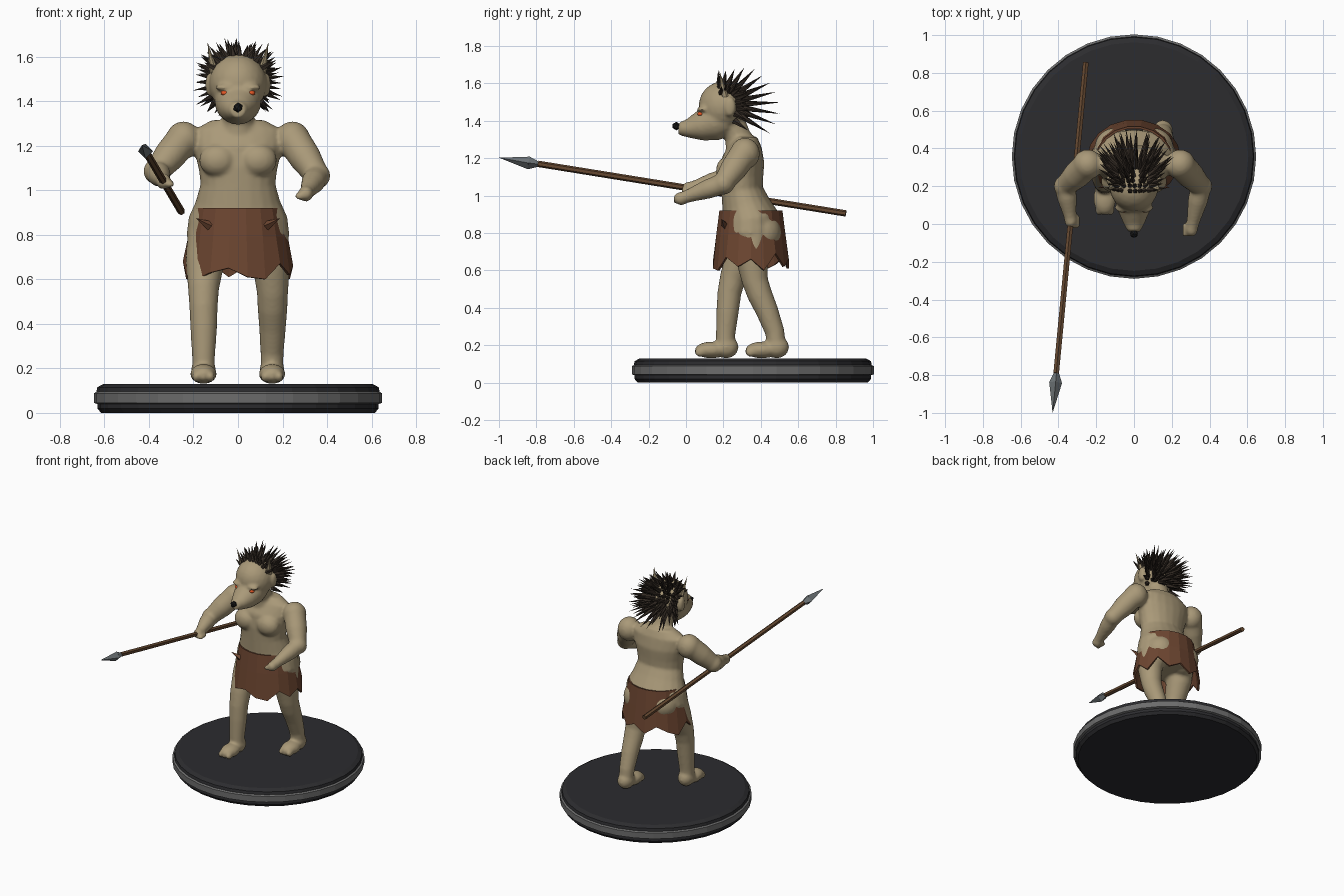
import bpy, bmesh, random
from math import sin, cos, pi, radians
from mathutils import Vector, Matrix

if "Cube" in bpy.data.objects:
    bpy.data.objects.remove(bpy.data.objects["Cube"])

random.seed(4)

def mat(name, c):
    m = bpy.data.materials.new(name)
    m.diffuse_color = (*c, 1)
    m.use_nodes = True
    m.node_tree.nodes["Principled BSDF"].inputs["Base Color"].default_value = m.diffuse_color
    return m

SKIN = mat("skin", (0.40, 0.32, 0.19))
HAIR = mat("hair", (0.035, 0.025, 0.018))
CLOTH = mat("leather", (0.15, 0.06, 0.03))
WOOD = mat("wood", (0.13, 0.065, 0.03))
STEEL = mat("steel", (0.16, 0.18, 0.19))
BLACK = mat("black", (0.025, 0.025, 0.028))
RIM = mat("rim", (0.15, 0.15, 0.15))
EYE = mat("eye", (0.8, 0.1, 0.02))
NOSE = mat("nose", (0.01, 0.01, 0.01))

def finish(bm, name, *mats, smooth=False):
    bmesh.ops.recalc_face_normals(bm, faces=bm.faces)
    for f in bm.faces:
        f.smooth = smooth
    me = bpy.data.meshes.new(name)
    bm.to_mesh(me)
    bm.free()
    for m in mats:
        me.materials.append(m)
    ob = bpy.data.objects.new(name, me)
    bpy.context.collection.objects.link(ob)
    return ob

def ball(bm, loc, size, sub=3):
    s = size if isinstance(size, tuple) else (size,) * 3
    bmesh.ops.create_icosphere(bm, subdivisions=sub, radius=1,
                               matrix=Matrix.Translation(loc) @ Matrix.Diagonal((*s, 1)))

def loft(bm, stations, n=20):
    """Closed tube through (x, y, z, rx, ry) stations, rings square to the path."""
    pts = [Vector(s[:3]) for s in stations]
    rings = []
    for i, s in enumerate(stations):
        t = (pts[min(i + 1, len(pts) - 1)] - pts[max(i - 1, 0)]).normalized()
        u = (Vector((1, 0, 0)) - t * t.x).normalized()
        v = t.cross(u)
        rx, ry = s[3], s[-1]
        rings.append([bm.verts.new(pts[i] + u * rx * cos(2 * pi * k / n) + v * ry * sin(2 * pi * k / n))
                      for k in range(n)])
    for a, b in zip(rings, rings[1:]):
        for k in range(n):
            bm.faces.new((a[k], a[(k + 1) % n], b[(k + 1) % n], b[k]))
    bm.faces.new(rings[0])
    bm.faces.new(rings[-1])

def spike(bm, a, b, r1, r2=0.0, n=5, flat=1.0):
    a, b = Vector(a), Vector(b)
    d = b - a
    m = Matrix.Translation((a + b) / 2) @ d.to_track_quat('Z', 'Y').to_matrix().to_4x4() @ Matrix.Diagonal((1, flat, 1, 1))
    bmesh.ops.create_cone(bm, cap_ends=True, segments=n, radius1=r1, radius2=r2, depth=d.length, matrix=m)

# display base: turned profile with a grey band
bm = bmesh.new()
profile = [(0.615, 0), (0.632, 0.02), (0.632, 0.04), (0.647, 0.045), (0.647, 0.088), (0.636, 0.095), (0.632, 0.115), (0.605, 0.13)]
N = 32
rings = [[bm.verts.new((r * cos(2 * pi * k / N), 0.357 + r * sin(2 * pi * k / N), z)) for k in range(N)] for r, z in profile]
for i, (a, b) in enumerate(zip(rings, rings[1:])):
    for k in range(N):
        f = bm.faces.new((a[k], a[(k + 1) % N], b[(k + 1) % N], b[k]))
        f.material_index = int(i in (2, 3, 4))
bm.faces.new(rings[0])
bm.faces.new(rings[-1])
finish(bm, "display_base", BLACK, RIM)

# body: overlapping volumes fused by remesh
bm = bmesh.new()
loft(bm, [(0, .35, .70, .19, .13), (0, .345, .80, .232, .158), (0, .345, .88, .222, .155), (0, .32, .95, .19, .13),
          (0, .30, 1.03, .168, .112), (0, .298, 1.10, .178, .115), (0, .305, 1.19, .20, .115),
          (0, .32, 1.27, .20, .085), (0, .32, 1.315, .12, .06)])
loft(bm, [(0, .31, 1.22, .10), (0, .275, 1.32, .07), (0, .23, 1.42, .075)])
# head, snout, jaw
ball(bm, (0, .20, 1.478), (.13, .133, .135))
loft(bm, [(0, .21, 1.42, .10, .10), (0, .14, 1.395, .105, .105), (0, .07, 1.37, .085, .078),
          (0, 0, 1.358, .055, .046), (0, -.04, 1.36, .034, .034)])
for s in (-1, 1):
    ball(bm, (s * .058, .088, 1.462), (.046, .03, .015))       # brow
    ball(bm, (s * .127, .235, 1.475), (.02, .032, .055))       # ear lobe
    ball(bm, (s * .09, .225, 1.135), (.085, .065, .075))       # chest
    ball(bm, (s * .10, .40, .80), (.11, .11, .11))             # seat
    ball(bm, (s * .245, .315, 1.225), (.08, .08, .085))        # shoulder
# arms
for s, elbow, hand in ((-1, (-.365, .20, 1.085), (-.335, .02, 1.04)), (1, (.355, .20, 1.065), (.305, -.025, .985))):
    E, H = Vector(elbow), Vector(hand)
    S = Vector((s * .25, .31, 1.225))
    loft(bm, [(*S, .075), (*S.lerp(E, .5), .072), (*E, .055)])
    ball(bm, E, .06)
    loft(bm, [(*E, .055), (*E.lerp(H, .35), .053), (*E.lerp(H, .8), .036), (*H, .032)])
    ball(bm, H, (.034, .042, .036))
    for k in range(4):
        ball(bm, H + Vector((-s * .028, -.032 + k * .017, -.012)), (.024, .012, .016), 2)
# legs and feet
front_leg = [(-.125, .34, .82, .10), (-.148, .30, .68, .088), (-.155, .25, .56, .07), (-.155, .232, .48, .064),
             (-.154, .222, .38, .06), (-.155, .212, .26, .052), (-.155, .21, .19, .05)]
rear_leg = [(.125, .36, .82, .10), (.15, .35, .66, .085), (.155, .37, .54, .07), (.155, .395, .47, .067),
            (.155, .435, .38, .06), (.153, .475, .27, .052), (.153, .485, .19, .05)]
for leg, y0 in ((front_leg, .165), (rear_leg, .435)):
    x = leg[-1][0]
    loft(bm, leg)
    ball(bm, (x, y0 - .03, .175), (.06, .088, .045))
    ball(bm, (x, y0 + .05, .19), (.056, .066, .06))
    for k in (-1, 0, 1):
        ball(bm, (x + k * .032, y0 - .09, .163), (.02, .03, .026), 2)
body = finish(bm, "body", SKIN, smooth=True)
rm = body.modifiers.new("fuse", 'REMESH')
rm.mode = 'VOXEL'
rm.voxel_size = 0.01
rm.use_smooth_shade = True
sm = body.modifiers.new("soften", 'SMOOTH')
sm.factor = 0.5
sm.iterations = 5

# ears, eyes, nose
bm = bmesh.new()
for s in (-1, 1):
    spike(bm, (s * .108, .205, 1.53), (s * .137, .18, 1.665), .026, 0, 6, .6)
finish(bm, "ears", SKIN)
bm = bmesh.new()
for s in (-1, 1):
    ball(bm, (s * .058, .078, 1.437), (.02, .018, .013), 2)
finish(bm, "eyes", EYE, smooth=True)
bm = bmesh.new()
ball(bm, (0, -.052, 1.372), .023, 1)
finish(bm, "nose", NOSE)

# mane: swept spikes over crown and nape
bm = bmesh.new()
C = Vector((0, .20, 1.478))
for i in range(12):
    a = radians(102 - i * 12)
    for j in range(-4, 5):
        b = radians(j * 13 + random.uniform(-5, 5))
        d = Vector((sin(b), cos(b) * cos(a), cos(b) * sin(a)))
        reach = .195 + .09 * max(0, cos(a)) * cos(b) + random.uniform(-.01, .02)
        tip = C + d * reach + Vector((0, .015, -.01))
        spike(bm, C + d * .115, tip, .018, 0, 5)
for s in (-1, 1):
    for z, tz in ((1.54, 1.55), (1.50, 1.49), (1.44, 1.39), (1.40, 1.35)):
        spike(bm, (s * .10, .26, z), (s * (.17 if z > 1.5 else .14), .33, tz), .018)
finish(bm, "mane", HAIR)

# ragged hide kilt
bm = bmesh.new()
hem = [.66, .60, .69, .62, .66, .61, .67, .63, .60, .68, .62, .60, .63, .65, .61, .60, .67, .62]
n = len(hem)
rows = []
for k, h in enumerate(hem):
    t = 2 * pi * k / n
    rows.append([bm.verts.new((rx * cos(t), .347 + ry * sin(t), z))
                 for rx, ry, z in ((.195, .165, .92), (.218, .182, .79), (.242, .20, h))])
for k in range(n):
    a, b = rows[k], rows[(k + 1) % n]
    for i in range(2):
        bm.faces.new((a[i], b[i], b[i + 1], a[i + 1]))
kilt = finish(bm, "kilt", CLOTH)
so = kilt.modifiers.new("thickness", 'SOLIDIFY')
so.thickness = 0.012
so.offset = 0

# kilt knots
bm = bmesh.new()
for s in (-1, 1):
    spike(bm, (s * .125, .21, .84), (s * .19, .19, .875), .022, 0, 4)
finish(bm, "kilt_knots", CLOTH)

# spear
bm = bmesh.new()
spike(bm, (-.255, .855, .905), (-.412, -.79, 1.17), .017, .017, 6)
finish(bm, "spear_shaft", WOOD)
bm = bmesh.new()
base, mid, tip = Vector((-.41, -.785, 1.168)), Vector((-.415, -.84, 1.175)), Vector((-.431, -1.0, 1.203))
spike(bm, base, mid, .012, .034, 4, 1)
spike(bm, mid, tip, .034, 0, 4, 1)
finish(bm, "spear_head", STEEL)
